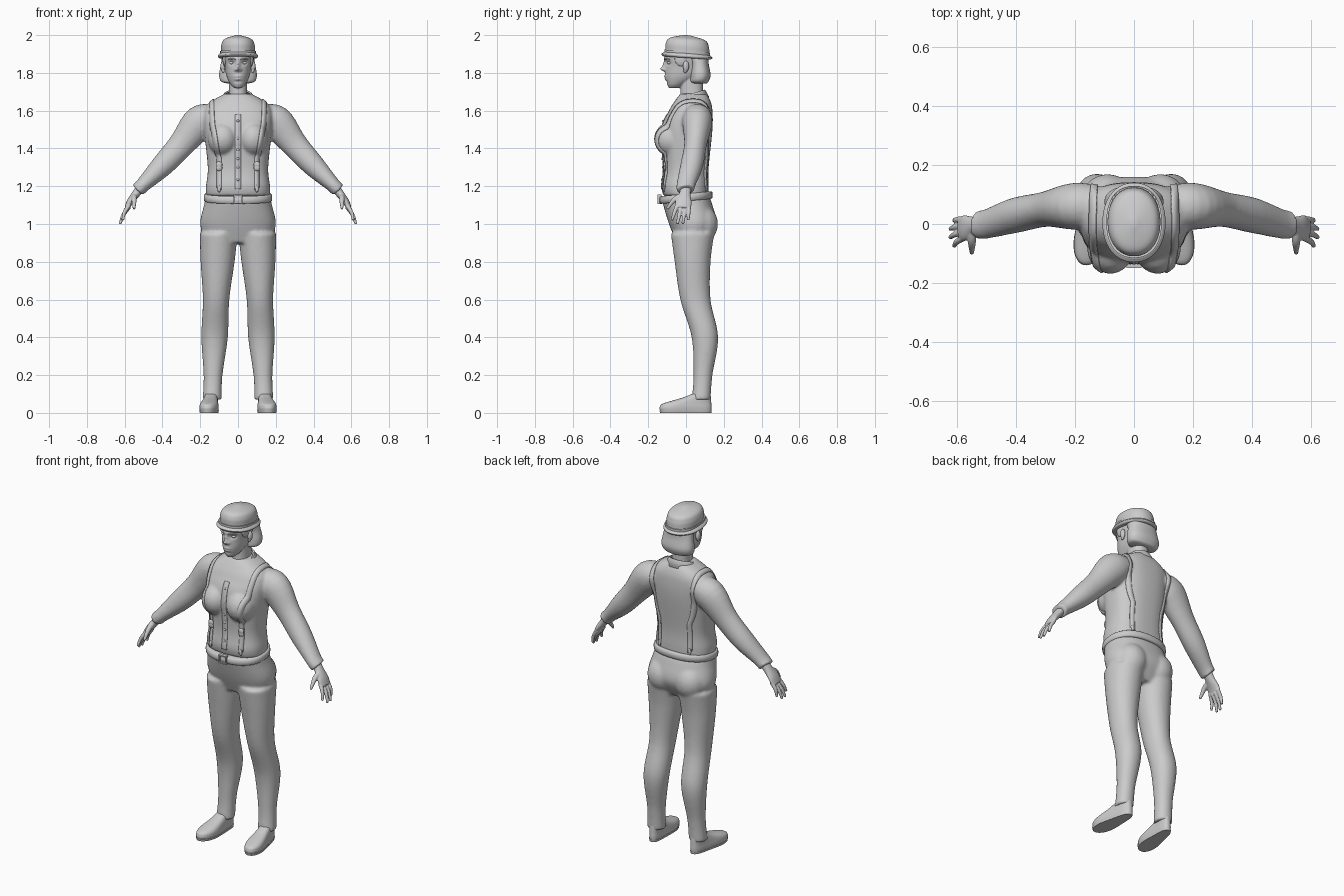
import bpy, bmesh
from math import sin, cos, exp, pi, tau, radians, copysign
from mathutils import Vector
from mathutils.bvhtree import BVHTree

cube = bpy.data.objects.get("Cube")
if cube:
    bpy.data.objects.remove(cube)

shade = (.6, .6, .6, 1)
grey = bpy.data.materials.new("plain grey")
grey.use_nodes = True
grey.diffuse_color = shade
grey.node_tree.nodes["Principled BSDF"].inputs["Base Color"].default_value = shade


def spline(rows, steps):
    """Smooth in-between rows through the given ones."""
    out = []
    for i in range(len(rows) - 1):
        before, start, end = rows[max(i - 1, 0)], rows[i], rows[i + 1]
        after = rows[min(i + 2, len(rows) - 1)]
        for s in range(steps):
            t = s / steps
            out.append([q + t / 2 * (r - p + t * (2 * p - 5 * q + 4 * r - u + t * (3 * (q - r) + u - p)))
                        for p, q, r, u in zip(before, start, end, after)])
    return out + [rows[-1]]


def stack(*rows, power=2.3, tilt=0, steps=8, sides=48, centre=0, lean=0):
    """Level rounded rings from rows of height, half width, front y and back y."""
    def bulge(value):
        return copysign(abs(value) ** (2 / power), value)
    rings = []
    for z, half, front, back in spline(rows, steps):
        ring = []
        for k in range(sides):
            turn = tau * k / sides
            x = centre + lean * z + half * bulge(cos(turn))
            y = (front + back) / 2 + (back - front) / 2 * bulge(sin(turn))
            ring.append(Vector((x, y, z + tilt * y)))
        rings.append(ring)
    return rings


def tube(*rows, steps=5, sides=20):
    """Rings square to a path, from rows of x, y, z, radius along y and other radius."""
    path = spline(rows, steps)
    rings = []
    for i, (x, y, z, deep, wide) in enumerate(path):
        ahead, behind = path[min(i + 1, len(path) - 1)], path[max(i - 1, 0)]
        along = (Vector(ahead[:3]) - Vector(behind[:3])).normalized()
        across = along.cross(Vector((0, 1, 0))).normalized()
        depth = across.cross(along)
        turns = [tau * k / sides for k in range(sides)]
        rings.append([Vector((x, y, z)) + depth * deep * cos(t) + across * wide * sin(t) for t in turns])
    return rings


def ball(middle, size, sides=20, levels=12):
    rings = []
    for level in range(levels + 1):
        rise = .05 + (pi - .1) * level / levels
        turns = [tau * k / sides for k in range(sides)]
        rings.append([Vector(middle) + Vector((size[0] * sin(rise) * cos(t), size[1] * sin(rise) * sin(t),
                                               -size[2] * cos(rise))) for t in turns])
    return rings


def both(*shapes):
    """The shapes together with their mirror images."""
    mirrored = [[[Vector((-p.x, p.y, p.z)) for p in ring] for ring in rings] for rings in shapes]
    return list(shapes) + mirrored


def build(name, shapes, voxel=0, relax=4, thick=0, closed=True):
    """Skin ring lists into one object, optionally fused or thickened."""
    bm = bmesh.new()
    for rings in shapes:
        verts = [[bm.verts.new(p) for p in ring] for ring in rings]
        count = len(verts[0])
        for low, high in zip(verts, verts[1:]):
            for k in range(count if closed else count - 1):
                after = (k + 1) % count
                bm.faces.new((low[k], low[after], high[after], high[k]))
        if closed:
            bm.faces.new(verts[0])
            bm.faces.new(verts[-1])
    bmesh.ops.recalc_face_normals(bm, faces=bm.faces)
    mesh = bpy.data.meshes.new(name)
    bm.to_mesh(mesh)
    bm.free()
    mesh.materials.append(grey)
    part = bpy.data.objects.new(name, mesh)
    bpy.context.collection.objects.link(part)
    bpy.ops.object.select_all(action='DESELECT')
    part.select_set(True)
    bpy.context.view_layer.objects.active = part
    bpy.ops.object.shade_smooth_by_angle(angle=radians(50))
    if voxel:
        fuse = part.modifiers.new("Fuse", 'REMESH')
        fuse.mode, fuse.voxel_size, fuse.use_smooth_shade = 'VOXEL', voxel, True
        soften = part.modifiers.new("Relax", 'SMOOTH')
        soften.factor, soften.iterations = .5, relax
    if thick:
        shell = part.modifiers.new("Thickness", 'SOLIDIFY')
        shell.thickness, shell.offset = thick, 0
    return part


# Trousers: hips, buttocks and two legs
hips = stack((.9, .17, -.05, .11), (1, .2, -.09, .16), (1.1, .18, -.12, .14), (1.15, .17, -.13, .12))
leg = stack((.07, .05, .03, .13), (.2, .05, .04, .14), (.4, .07, .03, .17), (.6, .07, -.03, .13),
            (.8, .09, -.06, .13), (.95, .1, -.08, .15), power=2.1, centre=.14, lean=-.04)
buttock = ball((.09, .08, 1), (.09, .09, .1))
build("trousers", [hips] + both(leg, buttock), voxel=.009, relax=6)

# Shirt: torso, bust and sleeves
torso = stack((1.15, .17, -.12, .12), (1.2, .17, -.13, .12), (1.3, .16, -.12, .12), (1.5, .18, -.13, .14),
              (1.6, .18, -.09, .14), (1.65, .14, -.06, .13), (1.69, .07, -.03, .11), power=2.5)
bust = ball((.08, -.08, 1.45), (.08, .09, .09))
sleeve = tube((.12, .06, 1.57, .07, .06), (.2, .06, 1.54, .08, .09), (.3, .05, 1.42, .06, .07),
              (.4, .03, 1.31, .06, .06), (.5, 0, 1.21, .05, .04), (.53, 0, 1.18, .05, .04))
shirt = build("shirt", [torso] + both(bust, sleeve), voxel=.008, relax=8)
bpy.context.view_layer.update()
cloth = BVHTree.FromObject(shirt, bpy.context.evaluated_depsgraph_get())


def on_shirt(x, degrees, lift):
    """Point on the shirt at an angle round the chest, counted upward from the front."""
    out = Vector((0, -cos(radians(degrees)), sin(radians(degrees))))
    hit = cloth.ray_cast(Vector((x, 0, 1.35)) + out, -out)[0]
    return hit + out * lift


def ribbon(line, start, end, half, lift, pieces=90):
    angles = [start + (end - start) * i / pieces for i in range(pieces + 1)]
    return [[on_shirt(line(a) + side * half, a, lift) for side in (-1, 0, 1)] for a in angles]


# Braces over the shoulders, with buckles and tabs
def brace_line(degrees):
    return .1 + .04 * max(0, sin(radians(degrees)))


build("braces", both(ribbon(brace_line, -55, 237, .012, .003)), thick=.006, closed=False)
build("brace_buckles", both(*[ball(on_shirt(.1, a, .009), (.017, .008, .017)) for a in (-18, -25)]))
build("brace_tabs", both(*[ball(on_shirt(.1, a, .006), (.009, .006, .02)) for a in (-54, 236)]))

# Placket and buttons down the chest
build("placket", [ribbon(lambda a: 0, -52, 66, .016, .001)], thick=.004, closed=False)
build("buttons", [ball(on_shirt(0, a, .004), (.007, .004, .007)) for a in range(-42, 60, 20)])

# Belt with a square buckle
build("belt", [stack((1.12, .17, -.13, .13), (1.125, .18, -.14, .14), (1.155, .18, -.14, .14),
                     (1.16, .17, -.13, .13), tilt=.1, steps=2)])
corners = ((-1, -1), (1, -1), (1, 1), (-1, 1))
build("belt_buckle", [[[Vector((x * size, y, 1.13 + z * size)) for x, z in corners]
                       for size, y in ((.025, -.13), (.025, -.15), (.018, -.15), (.018, -.14))]])

# Collar folded round the neck, open at the throat
collar = []
for i in range(-20, 21):
    turn = radians(8.3 * i)
    back = (1 + cos(turn)) / 2
    tip = exp(-(20 - abs(i)) ** 2 / 4)
    spread = sin(turn) + .2 * tip * copysign(1, i)
    fold = 1.64 + .065 * back ** .6
    collar.append([Vector((wide * spread, .03 + deep * cos(turn), z)) for wide, deep, z in (
        (.065, .065, fold), (.072, .07, fold + .003), (.1, .09 + .02 * tip, 1.625 + .045 * back - .01 * tip))])
build("collar", [collar], thick=.007, closed=False)

# Head and neck, with the face pushed in and out by soft bumps
head = stack((1.72, .02, -.09, -.03), (1.74, .04, -.1, 0), (1.78, .06, -.11, .07), (1.83, .07, -.11, .1),
             (1.9, .08, -.11, .11), (1.96, .06, -.08, .09), power=2.1, sides=96)
features = {
    "nose tip": (0, 1.82, .012, .01, -.025),
    "nose bridge": (0, 1.84, .01, .02, -.014),
    "brow": (0, 1.875, .04, .01, -.005),
    "eye socket": (.034, 1.853, .016, .011, .013),
    "nostril": (.015, 1.816, .007, .006, -.009),
    "upper lip": (0, 1.782, .02, .005, -.007),
    "lower lip": (0, 1.767, .017, .005, -.007),
    "chin dip": (0, 1.753, .02, .005, .005),
}
for point in (p for ring in head for p in ring if p.y < 0):
    point.y += sum(push * exp(-((abs(point.x) - x) / wide) ** 2 - ((point.z - z) / tall) ** 2)
                   for x, z, wide, tall, push in features.values())
neck = stack((1.58, .07, -.04, .1), (1.68, .05, -.03, .09), (1.79, .05, -.03, .09))
build("head", [head, neck], voxel=.0035, relax=3)
build("eyes", both(ball((.033, -.088, 1.853), (.013, .011, .008))))
build("eyebrows", both(tube((.014, -.112, 1.87, .004, .003), (.033, -.106, 1.876, .005, .004),
                            (.053, -.085, 1.87, .003, .002))))
ear, lobe = ball((.08, 0, 1.835), (.013, .016, .03)), ball((.078, -.004, 1.81), (.008, .009, .012))
build("ears", both(ear, lobe), voxel=.003)

# Bobbed hair under the hat
build("hair", [stack((1.745, .06, .03, .11), (1.755, .09, .02, .12), (1.79, .1, .02, .13),
                     (1.85, .09, .02, .12), (1.91, .08, -.02, .12))])
build("sideburns", both(ball((.07, -.025, 1.875), (.012, .035, .04))))

# Round hat with a rolled brim and a band
build("hat", [stack((1.88, .08, -.1, .11), (1.88, .1, -.12, .13), (1.89, .107, -.13, .14), (1.9, .1, -.12, .13),
                    (1.91, .09, -.11, .125), (1.95, .088, -.107, .12), (1.98, .07, -.085, .1),
                    (2, .01, -.01, .02), power=2.15, tilt=-.07)])
build("hat_band", [stack((1.9, .094, -.115, .128), (1.915, .094, -.115, .128), tilt=-.07, steps=1)])

# Hands: palm, four fingers and a thumb
palm = tube((.51, 0, 1.2, .03, .024), (.54, -.005, 1.16, .03, .022), (.57, -.013, 1.12, .043, .018),
            (.588, -.016, 1.085, .042, .014))
fingers = []
for i in range(4):
    outer = i in (0, 3)
    knuckle = Vector((.577, -.047 + .021 * i, 1.1 if outer else 1.09))
    tip = Vector((.61 if outer else .624, -.075 + .029 * i, 1.02 if outer else 1))
    bend = (knuckle + tip) / 2 + Vector((.008, 0, 0))
    fingers.append(tube((*knuckle, .011, .012), (*bend, .01, .01), (*tip, .007, .007)))
thumb = tube((.55, -.02, 1.15, .016, .015), (.55, -.06, 1.13, .014, .014), (.55, -.1, 1.08, .007, .007))
build("hands", both(palm, thumb, *fingers), voxel=.0035)

# Shoes turned slightly outward, with thin soles
shoe = stack((.01, .05, -.137, .134), (.03, .052, -.139, .135), (.05, .05, -.12, .134),
             (.08, .045, -.02, .132), (.1, .042, .03, .13))
sole = stack((0, .05, -.137, .134), (.013, .053, -.14, .136), steps=1)
for point in (p for part in (shoe, sole) for ring in part for p in ring):
    waist = .92 - .16 * sin((point.y + .02) * 18)
    point.x = point.x * waist + .14 - .1 * (point.y - .08)
build("shoes", both(shoe))
build("soles", both(sole))
